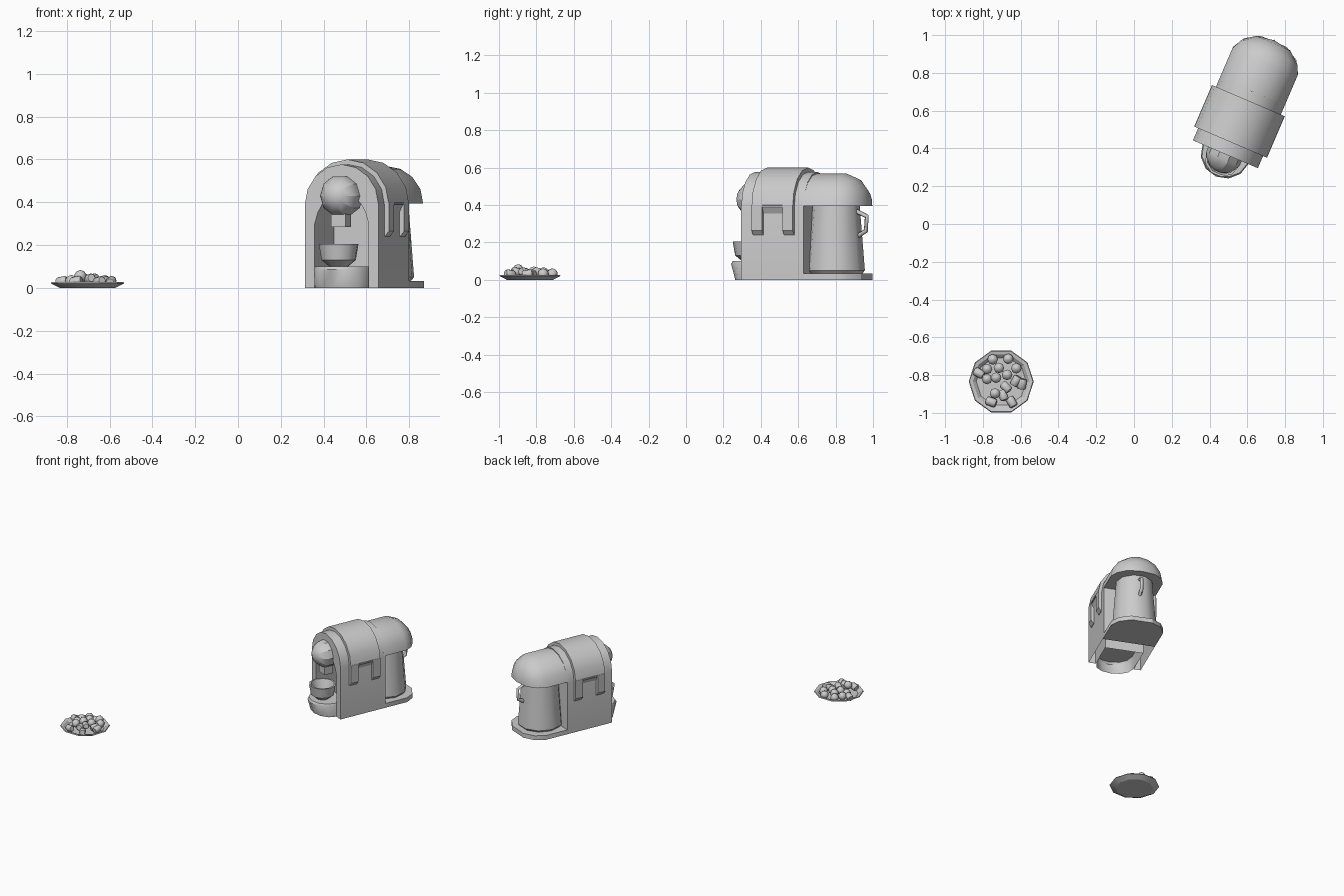
import bpy
import bmesh
from math import sin, cos, pi, radians
from mathutils import Matrix, Vector

if "Cube" in bpy.data.objects:
    bpy.data.objects.remove(bpy.data.objects["Cube"])

grey = bpy.data.materials.new("plain grey")
grey.use_nodes = True
COLOUR = (0.6, 0.6, 0.6, 1)
grey.diffuse_color = COLOUR
grey.node_tree.nodes["Principled BSDF"].inputs["Base Color"].default_value = COLOUR

# The machine is built facing -y, then placed and turned
PLACE = Matrix.Translation((0.484, 0.369, 0)) @ Matrix.Rotation(radians(-23.2), 4, 'Z')
FACE_FRONT = Matrix.Rotation(pi / 2, 4, 'X')
AXIS_Z = 0.39


def loft(name, rings, matrix=PLACE, angle=30, closed=True, first_cap=True):
    """Join equal-sized rings of points and cap the ends."""
    bm = bmesh.new()
    loops = [[bm.verts.new(p) for p in ring] for ring in rings]
    n = len(loops[0])
    for a, b in zip(loops, loops[1:]):
        for i in range(n if closed else n - 1):
            j = (i + 1) % n
            bm.faces.new((a[i], a[j], b[j], b[i]))
    if first_cap:
        bm.faces.new(loops[0])
    bm.faces.new(loops[-1])
    bmesh.ops.recalc_face_normals(bm, faces=bm.faces)
    mesh = bpy.data.meshes.new(name)
    bm.to_mesh(mesh)
    bm.free()
    mesh.materials.append(grey)
    obj = bpy.data.objects.new(name, mesh)
    bpy.context.collection.objects.link(obj)
    obj.matrix_world = matrix
    bpy.ops.object.select_all(action='DESELECT')
    obj.select_set(True)
    bpy.context.view_layer.objects.active = obj
    bpy.ops.object.shade_smooth_by_angle(angle=radians(angle))


def at_depth(profile, y):
    return [(x, y, z) for x, z in profile]


def prism(name, profile, y0, y1):
    """Extrude an x-z profile from front to back."""
    loft(name, [at_depth(profile, y0), at_depth(profile, y1)])


def lathe(name, profile, sides, matrix=PLACE, angle=40):
    """Turn a radius-height profile around z."""
    steps = [2 * pi * i / sides for i in range(sides)]
    loft(name, [[(r * cos(t), r * sin(t), z) for t in steps]
                for r, z in profile], matrix, angle)


def arch(radius, steps=8):
    return [(-radius * cos(pi * i / steps), AXIS_Z + radius * sin(pi * i / steps))
            for i in range(steps + 1)]


# Body: one arched shell, open below, folded inward at the front into a niche
outer = [(-0.187, 0)] + arch(0.187) + [(0.187, 0)]
side = [(-0.137, 0), (-0.137, 0.3), (-0.122, 0.35), (-0.1, 0.39), (-0.06, 0.435)]
niche = side + [(0, 0.445)] + [(-x, z) for x, z in reversed(side)]
loft("body", [at_depth(outer, 0.363), at_depth(outer, 0),
              at_depth(niche, 0), at_depth(niche, 0.23)], closed=False)

# Cover band with two legs and a sloped lip on each side
prism("cover_band", arch(0.21) + arch(0.18)[::-1], 0.07, 0.309)
leg = [(0.18, 0.40), (0.21, 0.40), (0.21, 0.265), (0.19, 0.24), (0.18, 0.24)]
lip = [(0.18, 0.40), (0.21, 0.40), (0.187, 0.355), (0.18, 0.355)]
for sign, word in ((1, "left"), (-1, "right")):
    def flip(profile):
        return [(sign * x, z) for x, z in profile]
    prism("band_front_leg_" + word, flip(leg), 0.07, 0.13)
    prism("band_rear_leg_" + word, flip(leg), 0.25, 0.309)
    prism("band_lip_" + word, flip(lip), 0.13, 0.25)

# Rear hood with a rounded end
sections = [(1, 0.35), (1, 0.53), (0.86, 0.59), (0.53, 0.64), (0.05, 0.655)]
loft("rear_hood", [[(x, y, 0.395 + 0.93 * (z - AXIS_Z)) for x, z in arch(0.187 * s)]
                   for s, y in sections], angle=40)

# Rear base plate
half = [(0.187, 0.34), (0.187, 0.54), (0.15, 0.605), (0.075, 0.65)]
plan = half + [(-x, y) for x, y in reversed(half)]
loft("rear_base", [[(x, y, z) for x, y in plan] for z in (0, 0.033)])

# Rear jug and its handle
jug_place = PLACE @ Matrix.Translation((0, 0.468, 0))
lathe("jug", [(0.14, 0.03), (0.158, 0.05), (0.13, 0.4)], 10, jug_place)
curve = bpy.data.curves.new("jug_handle", 'CURVE')
curve.dimensions = '3D'
curve.bevel_depth = 0.013
curve.bevel_resolution = 0
curve.use_fill_caps = True
path = [(0.58, 0.37), (0.65, 0.34), (0.645, 0.262), (0.59, 0.23)]
spline = curve.splines.new('POLY')
spline.points.add(len(path) - 1)
for point, (y, z) in zip(spline.points, path):
    point.co = (0, y, z, 1)
curve.materials.append(grey)
handle = bpy.data.objects.new("jug_handle", curve)
bpy.context.collection.objects.link(handle)
handle.matrix_world = PLACE

# Front knob and spout
lathe("front_knob", [(0.096, -0.04), (0.096, 0.025), (0.082, 0.055), (0.05, 0.088), (0.02, 0.1)],
      10, PLACE @ Matrix.Translation((-0.003, 0, 0.43)) @ FACE_FRONT, 25)
spout = [(-0.04, 0.285), (0.034, 0.285), (0.034, 0.40), (-0.04, 0.40)]
prism("spout", spout, -0.034, 0.034)

# Drip stand: rounded front wall and top, open below and behind
stand_rings = []
for width, depth, z in ((0.132, 0.1, 0), (0.132, 0.128, 0.085), (0.126, 0.118, 0.10)):
    front = [(-width * cos(pi * i / 6), -depth * sin(pi * i / 6), z) for i in range(7)]
    stand_rings.append([(-width, 0.09, z)] + front + [(width, 0.09, z)])
loft("drip_stand", stand_rings, angle=40, closed=False, first_cap=False)

# Cup
lathe("cup", [(0.045, 0.10), (0.082, 0.13), (0.095, 0.205), (0.083, 0.205), (0.06, 0.14)],
      10, PLACE @ Matrix.Translation((-0.003, -0.028, 0)))

# Thin plate with a raised rim
centre = Vector((-0.703, -0.834, 0))
lathe("plate", [(0.13, 0), (0.172, 0.021), (0.168, 0.027), (0.15, 0.023), (0.132, 0.006)],
      10, Matrix.Translation(centre), 20)

# Round sweets
ball = [(0.029 * sin(radians(t)), -0.029 * cos(radians(t))) for t in (6, 40, 75, 105, 140, 174)]
balls = [(-0.045, 0.117, 0.031), (0.037, 0.12, 0.031), (-0.075, 0.066, 0.031),
         (-0.012, 0.072, 0.038), (0.08, 0.07, 0.031), (-0.075, 0.013, 0.031),
         (-0.027, 0.02, 0.042), (0.031, 0.035, 0.038), (-0.033, -0.063, 0.054)]
for i, spot in enumerate(balls):
    lathe(f"round_sweet_{i + 1}", ball, 8, Matrix.Translation(centre + Vector(spot)), 60)

# Short drum-shaped sweets lying at varied angles
drum = [(0.018, -0.027), (0.023, -0.021), (0.023, 0.021), (0.018, 0.027)]
drums = [(-0.118, 0.045, 60), (0.11, -0.013, 170), (0.025, -0.03, 45), (0.078, 0.003, 150),
         (0.01, -0.073, 20), (-0.053, -0.108, 70), (0.055, -0.108, 30)]
for i, (x, y, heading) in enumerate(drums):
    z = 0.042 if i in (2, 4) else 0.03
    turn = Matrix.Rotation(radians(heading), 4, 'Z') @ Matrix.Rotation(radians(80), 4, 'X')
    lathe(f"drum_sweet_{i + 1}", drum, 8,
          Matrix.Translation(centre + Vector((x, y, z))) @ turn, 50)
